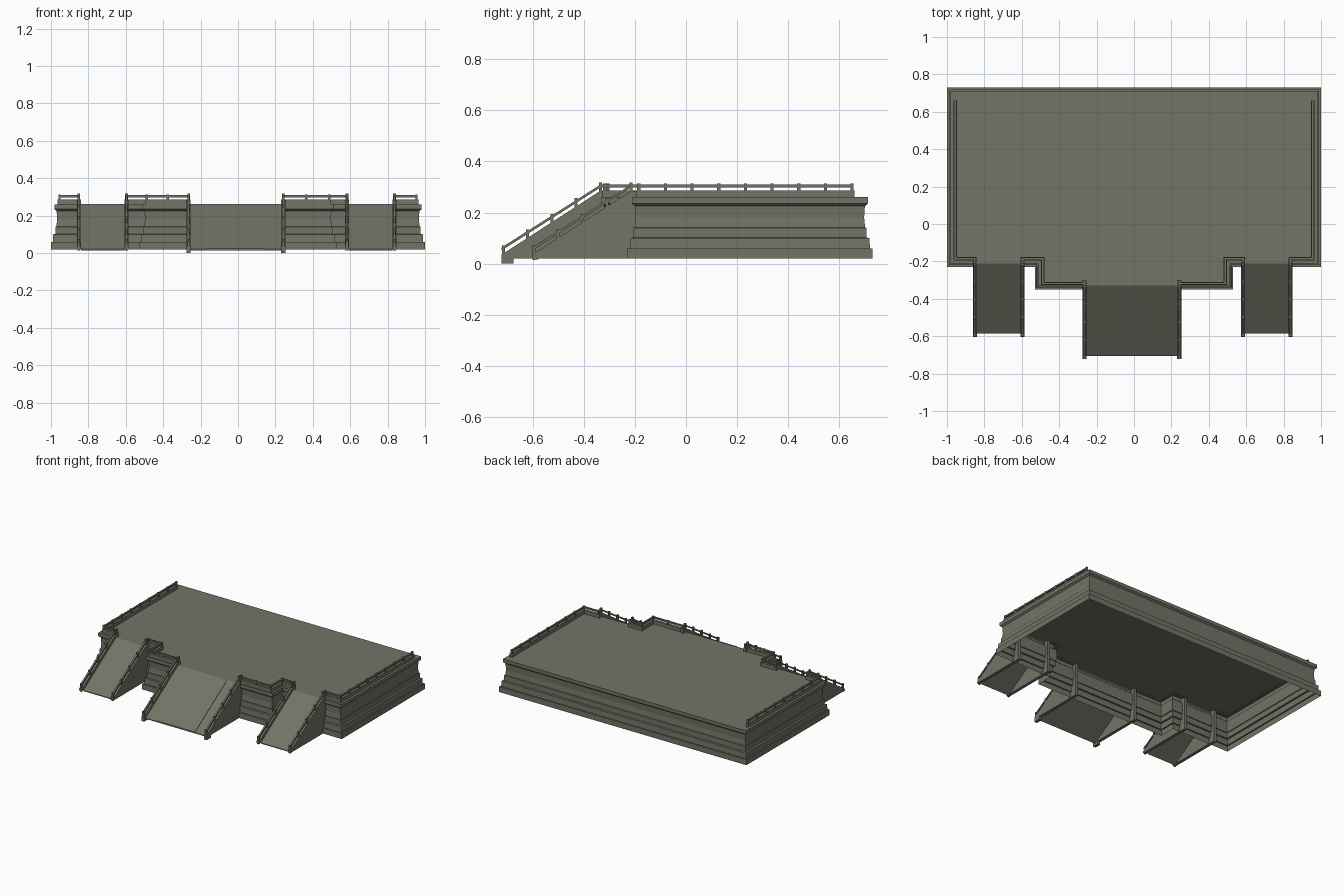
import bpy, bmesh, math
from mathutils import Vector

if "Cube" in bpy.data.objects:
    bpy.data.objects.remove(bpy.data.objects["Cube"])


def mat(name, c):
    m = bpy.data.materials.new(name)
    m.diffuse_color = (*c, 1)
    m.use_nodes = True
    m.node_tree.nodes["Principled BSDF"].inputs["Base Color"].default_value = m.diffuse_color
    return m


STONE = mat("olive grey stone", (0.175, 0.172, 0.135))
RAIL = mat("green grey rail", (0.16, 0.172, 0.125))


def finish(name, bm, m, closed=True):
    if closed:
        bmesh.ops.recalc_face_normals(bm, faces=bm.faces)
    me = bpy.data.meshes.new(name)
    bm.to_mesh(me)
    bm.free()
    me.materials.append(m)
    ob = bpy.data.objects.new(name, me)
    bpy.context.collection.objects.link(ob)
    return ob


def add_prism(bm, pts, x0, x1):
    """Extrude a y-z outline from x0 to x1."""
    a = [bm.verts.new((x0, y, z)) for y, z in pts]
    b = [bm.verts.new((x1, y, z)) for y, z in pts]
    bm.faces.new(a)
    bm.faces.new(b[::-1])
    for i in range(len(pts)):
        j = (i + 1) % len(pts)
        bm.faces.new((a[i], b[i], b[j], a[j]))


def add_box(bm, x0, x1, y0, y1, z0, z1):
    add_prism(bm, [(y0, z0), (y1, z0), (y1, z1), (y0, z1)], x0, x1)


# Platform: stepped moulding swept round the footprint, open underneath
foot = [(-1, -.23), (-.53, -.23), (-.53, -.35), (.53, -.35), (.53, -.23),
        (1, -.23), (1, .73), (-1, .73)]
levels = [(0, .02), (0, .06), (.01, .06), (.012, .10), (.024, .102), (.024, .14),
          (.029, .142), (.033, .18), (.030, .225), (.018, .235), (.018, .26)]


def inset(pts, d):
    out = []
    for i, p in enumerate(pts):
        p = Vector(p)
        e1 = (p - Vector(pts[i - 1])).normalized()
        e2 = (Vector(pts[(i + 1) % len(pts)]) - p).normalized()
        out.append(p + d * (Vector((-e1.y, e1.x)) + Vector((-e2.y, e2.x))))
    return out


bm = bmesh.new()
rings = [[bm.verts.new((p.x, p.y, z)) for p in inset(foot, d)] for d, z in levels]
for r0, r1 in zip(rings, rings[1:]):
    for i in range(len(foot)):
        j = (i + 1) % len(foot)
        bm.faces.new((r0[i], r0[j], r1[j], r1[i]))
bm.faces.new(rings[-1])
finish("platform", bm, STONE, False)

# Ramps: floor, side walls, sloping rails and posts
RUN, RISE, W = .37, .24, .022
S = RISE / RUN
for name, xa, xb, y0, low in (("left", -.862, -.585, -.585, .02),
                              ("centre", -.275, .253, -.705, 0),
                              ("right", .572, .848, -.585, .02)):
    y1 = y0 + RUN
    ya = y0 - .018

    def slope(y, up):
        return .02 + S * (y - y0) + up

    bm = bmesh.new()
    add_prism(bm, [(y0, .014), (y0, .02), (y1 + .005, .262), (y1 + .005, .25)], xa + W, xb - W)
    if name == "centre":  # slightly raised middle strip
        add_prism(bm, [(y0, .016), (y0, .024), (y1, .262), (y1, .254)], -.165, .145)
    finish(name + "_ramp_floor", bm, STONE)

    walls, rails = bmesh.new(), bmesh.new()
    for x in (xa, xb - W):
        add_prism(walls, [(ya, low), (y0 + .03, low), (y0 + .03, .02), (y1 + .035, .02),
                          (y1 + .035, .285), (y1, .285), (ya, slope(ya, .026))], x, x + W)
        xc = x + W / 2
        add_prism(rails, [(ya, slope(ya, .042)), (y1, .298), (y1 + .035, .298),
                          (y1 + .035, .309), (y1, .309), (ya, slope(ya, .054))],
                  xc - .006, xc + .006)
        for k in range(5):
            y = ya + .008 + k * (y1 - ya - .008) / 4
            add_box(rails, xc - .007, xc + .007, y - .006, y + .006,
                    slope(y, .0), slope(y, .058))
        add_box(rails, xc - .007, xc + .007, y1 + .023, y1 + .035, .27, .314)
    finish(name + "_ramp_walls", walls, STONE)
    finish(name + "_ramp_rails", rails, RAIL)

# Deck railings: kerb, handrail and posts along each path
paths = {
    "left_outer": [(-.955, .65), (-.955, -.185), (-.851, -.185)],
    "left_inner": [(-.596, -.185), (-.488, -.185), (-.488, -.318), (-.264, -.318)],
    "right_inner": [(.583, -.185), (.488, -.185), (.488, -.318), (.242, -.318)],
    "right_outer": [(.955, .65), (.955, -.185), (.837, -.185)],
}
for name, pts in paths.items():
    kerb, rail = bmesh.new(), bmesh.new()
    for (ax, ay), (bx, by) in zip(pts, pts[1:]):
        lx, hx, ly, hy = min(ax, bx), max(ax, bx), min(ay, by), max(ay, by)
        add_box(kerb, lx - .009, hx + .009, ly - .009, hy + .009, .255, .286)
        add_box(rail, lx - .006, hx + .006, ly - .006, hy + .006, .298, .309)
        n = max(1, round(math.hypot(bx - ax, by - ay) / .105))
        for k in range(n + 1):
            x, y = ax + (bx - ax) * k / n, ay + (by - ay) * k / n
            add_box(rail, x - .006, x + .006, y - .006, y + .006, .28, .313)
    finish(name + "_kerb", kerb, STONE)
    finish(name + "_railing", rail, RAIL)
